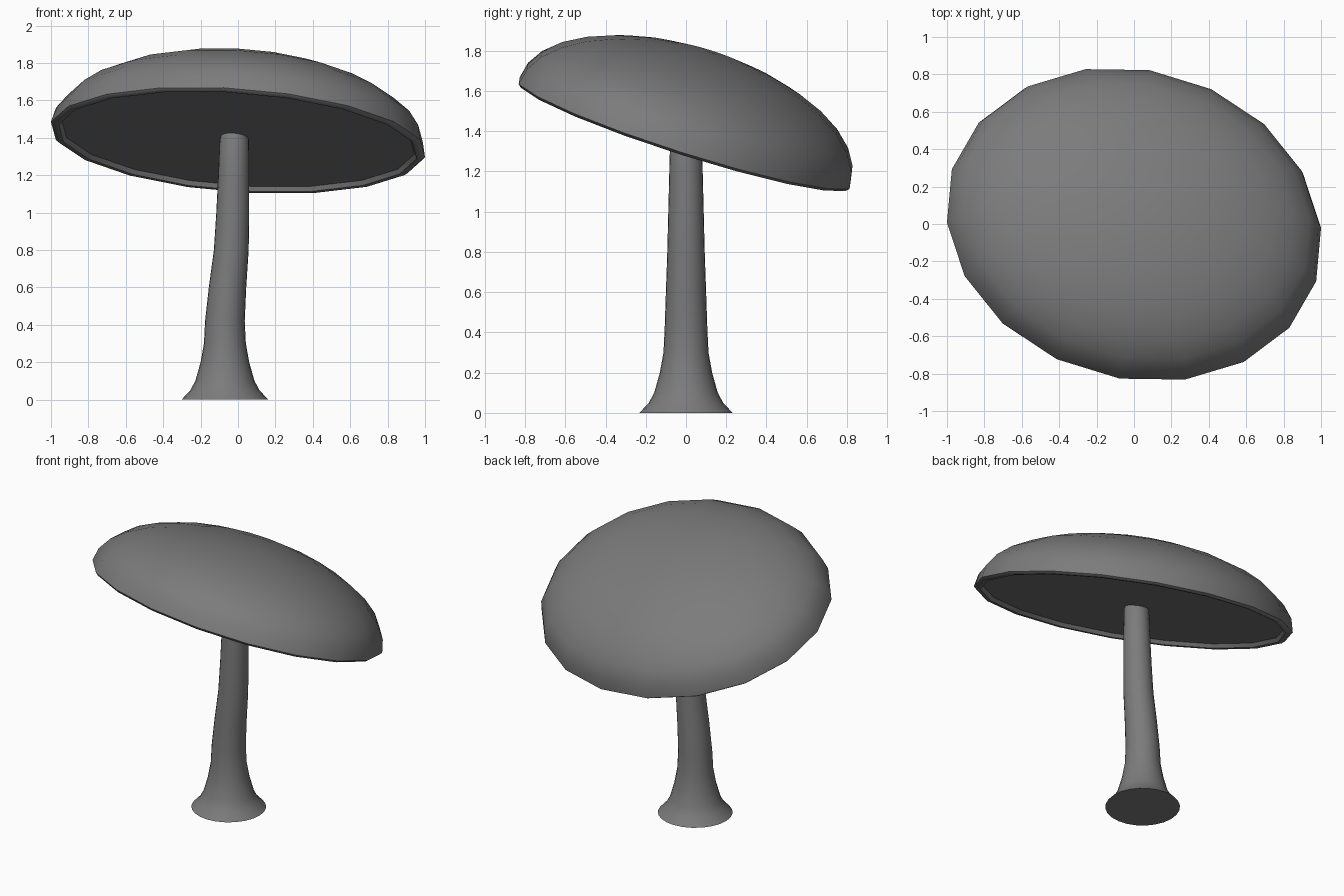
import bpy, bmesh
from math import sin, cos, pi, radians
from mathutils import Vector

if "Cube" in bpy.data.objects:
    bpy.data.objects.remove(bpy.data.objects["Cube"])

# dark grey surface
GREY = bpy.data.materials.new("dark_grey")
GREY.diffuse_color = (0.2, 0.2, 0.2, 1)
GREY.use_nodes = True
GREY.node_tree.nodes["Principled BSDF"].inputs["Base Color"].default_value = GREY.diffuse_color


def loft(name, rings, top=None, cap_bottom=False, cap_top=False, angle=35):
    """Skin a stack of equal-length point rings into one smooth mesh."""
    bm = bmesh.new()
    vr = [[bm.verts.new(p) for p in r] for r in rings]
    n = len(vr[0])
    for a, b in zip(vr, vr[1:]):
        for i in range(n):
            j = (i + 1) % n
            bm.faces.new((a[i], a[j], b[j], b[i]))
    if cap_bottom:
        bm.faces.new(list(reversed(vr[0])))
    if cap_top:
        bm.faces.new(vr[-1])
    if top is not None:
        t = bm.verts.new(top)
        for i in range(n):
            bm.faces.new((vr[-1][i], vr[-1][(i + 1) % n], t))
    bmesh.ops.recalc_face_normals(bm, faces=bm.faces)
    me = bpy.data.meshes.new(name)
    bm.to_mesh(me)
    bm.free()
    me.materials.append(GREY)
    ob = bpy.data.objects.new(name, me)
    bpy.context.collection.objects.link(ob)
    bpy.ops.object.select_all(action='DESELECT')
    ob.select_set(True)
    bpy.context.view_layer.objects.active = ob
    bpy.ops.object.shade_smooth_by_angle(angle=radians(angle))
    return ob


# cap: tilted oval half-dome, 18 sides, with a rounded lip around a flat underside
C = Vector((0, -0.007, 1.390))
A = Vector((1.0, -0.015, -0.095))
B = Vector((-0.10, 0.835, -0.265))
N = A.cross(B).normalized()
HEIGHT, SIDES, RINGS = 0.424, 18, 8


def cap_ring(r, h):
    return [C + A * r * cos(2 * pi * i / SIDES) + B * r * sin(2 * pi * i / SIDES) + N * h
            for i in range(SIDES)]


lip = [cap_ring(r, h) for r, h in ((0.942, 0.012), (0.957, -0.012), (0.983, -0.014))]
dome = [cap_ring(cos(pi / 2 * k / RINGS), HEIGHT * sin(pi / 2 * k / RINGS))
        for k in range(RINGS)]
loft("mushroom_cap", lip + dome, top=C + N * HEIGHT, cap_bottom=True, angle=52)

# stem: flared foot, gently leaning shaft (z, centre x, radius)
stem = [(0, -0.07, 0.232), (0.05, -0.07, 0.185), (0.10, -0.07, 0.158),
        (0.20, -0.07, 0.130), (0.30, -0.07, 0.112), (0.42, -0.07, 0.106),
        (0.60, -0.056, 0.100), (0.80, -0.036, 0.093), (1.00, -0.028, 0.088),
        (1.20, -0.023, 0.083), (1.39, -0.020, 0.078), (1.43, -0.020, 0.066)]
rings = [[(x + r * cos(2 * pi * i / 24), r * sin(2 * pi * i / 24), z) for i in range(24)]
         for z, x, r in stem]
loft("mushroom_stem", rings, cap_bottom=True, cap_top=True)
